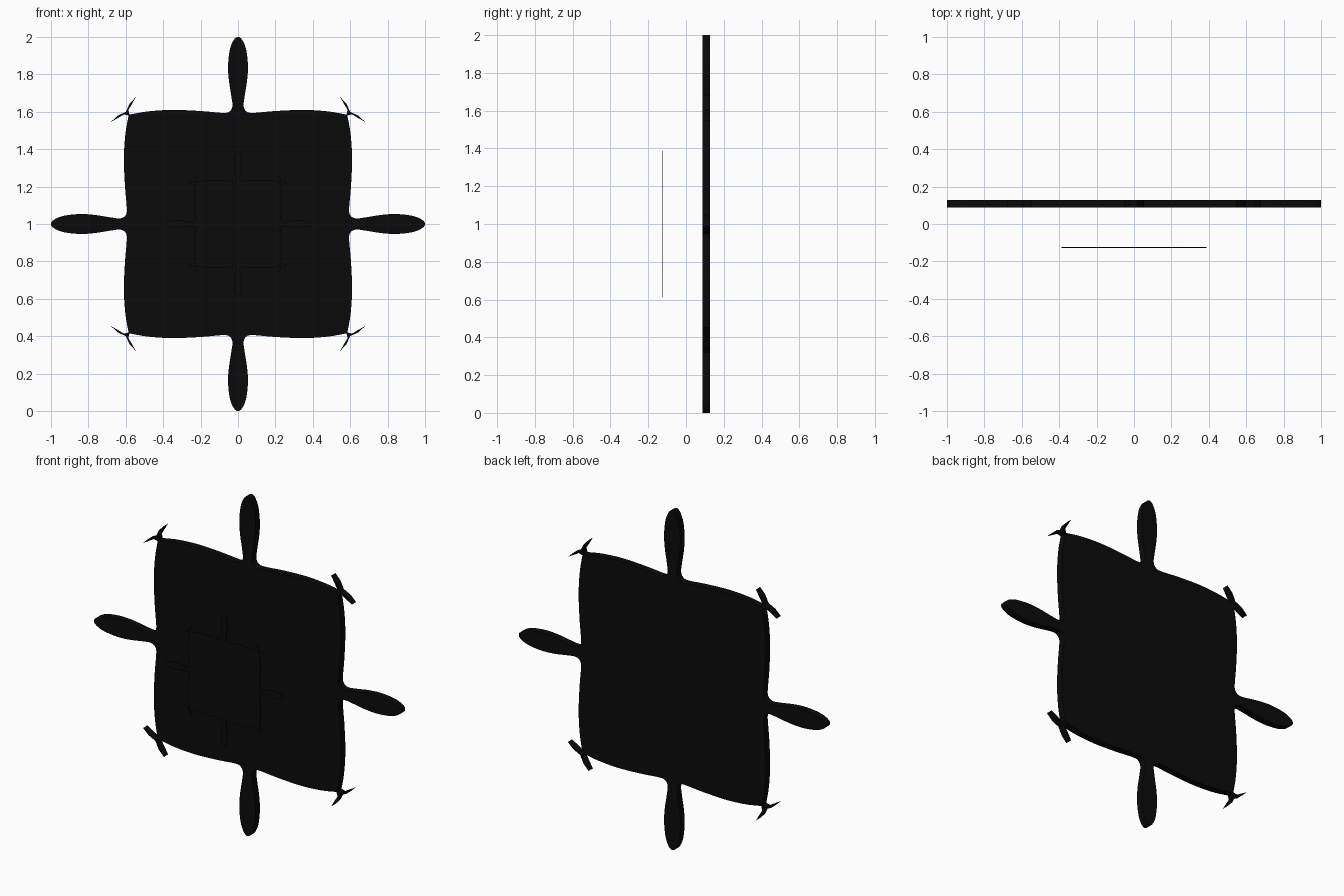
import bpy, bmesh
from mathutils import Vector

if "Cube" in bpy.data.objects:
    bpy.data.objects.remove(bpy.data.objects["Cube"])

black = bpy.data.materials.new("black")
black.diffuse_color = (0.003, 0.003, 0.003, 1)
black.use_nodes = True
black.node_tree.nodes["Principled BSDF"].inputs["Base Color"].default_value = black.diffuse_color

# One eighth of the outline, from the lobe tip to the corner diagonal
LOBE = [(0, 1), (0.022, 0.985), (0.043, 0.935), (0.053, 0.85), (0.049, 0.77),
        (0.035, 0.68), (0.03, 0.63), (0.045, 0.602), (0.08, 0.594),
        (0.2, 0.604), (0.35, 0.61), (0.48, 0.602), (0.58, 0.585)]
CORNER = [(0.586, 0.61), (0.568, 0.64), (0.545, 0.68), (0.578, 0.645), (0.6, 0.6)]


def smooth(points, steps=5):
    """Catmull-Rom curve through the points."""
    p = [Vector(q) for q in points]
    p = [Vector((-p[1].x, p[1].y))] + p + [2 * p[-1] - p[-2]]
    out = []
    for a, b, c, d in zip(p, p[1:], p[2:], p[3:]):
        for i in range(steps):
            t = i / steps
            out.append(0.5 * (2 * b + (c - a) * t + (2 * a - 5 * b + 4 * c - d) * t * t
                              + (3 * b - a - 3 * c + d) * t ** 3))
    return out + [p[-2]]


def full_outline():
    eighth = smooth(LOBE) + [Vector(q) for q in CORNER]
    quarter = eighth + [Vector((v.y, v.x)) for v in reversed(eighth[:-1])]
    loop = []
    for _ in range(4):
        loop += quarter[:-1]
        quarter = [Vector((v.y, -v.x)) for v in quarter]
    return loop


def plate(name, scale, y_front, y_back):
    bm = bmesh.new()
    verts = [bm.verts.new((v.x * scale, y_front, 1 + v.y * scale)) for v in full_outline()]
    face = bm.faces.new(verts)
    ext = bmesh.ops.extrude_face_region(bm, geom=[face], use_keep_orig=True)
    moved = [g for g in ext["geom"] if isinstance(g, bmesh.types.BMVert)]
    bmesh.ops.translate(bm, verts=moved, vec=(0, y_back - y_front, 0))
    bmesh.ops.triangulate(bm, faces=[f for f in bm.faces if len(f.verts) > 4])
    bmesh.ops.recalc_face_normals(bm, faces=bm.faces[:])
    mesh = bpy.data.meshes.new(name)
    bm.to_mesh(mesh)
    bm.free()
    mesh.materials.append(black)
    obj = bpy.data.objects.new(name, mesh)
    bpy.context.collection.objects.link(obj)
    return obj


# Large thick plate behind, small thin plate in front
plate("back_plate", 1.0, 0.088, 0.128)
plate("front_plate", 0.387, -0.128, -0.124)
